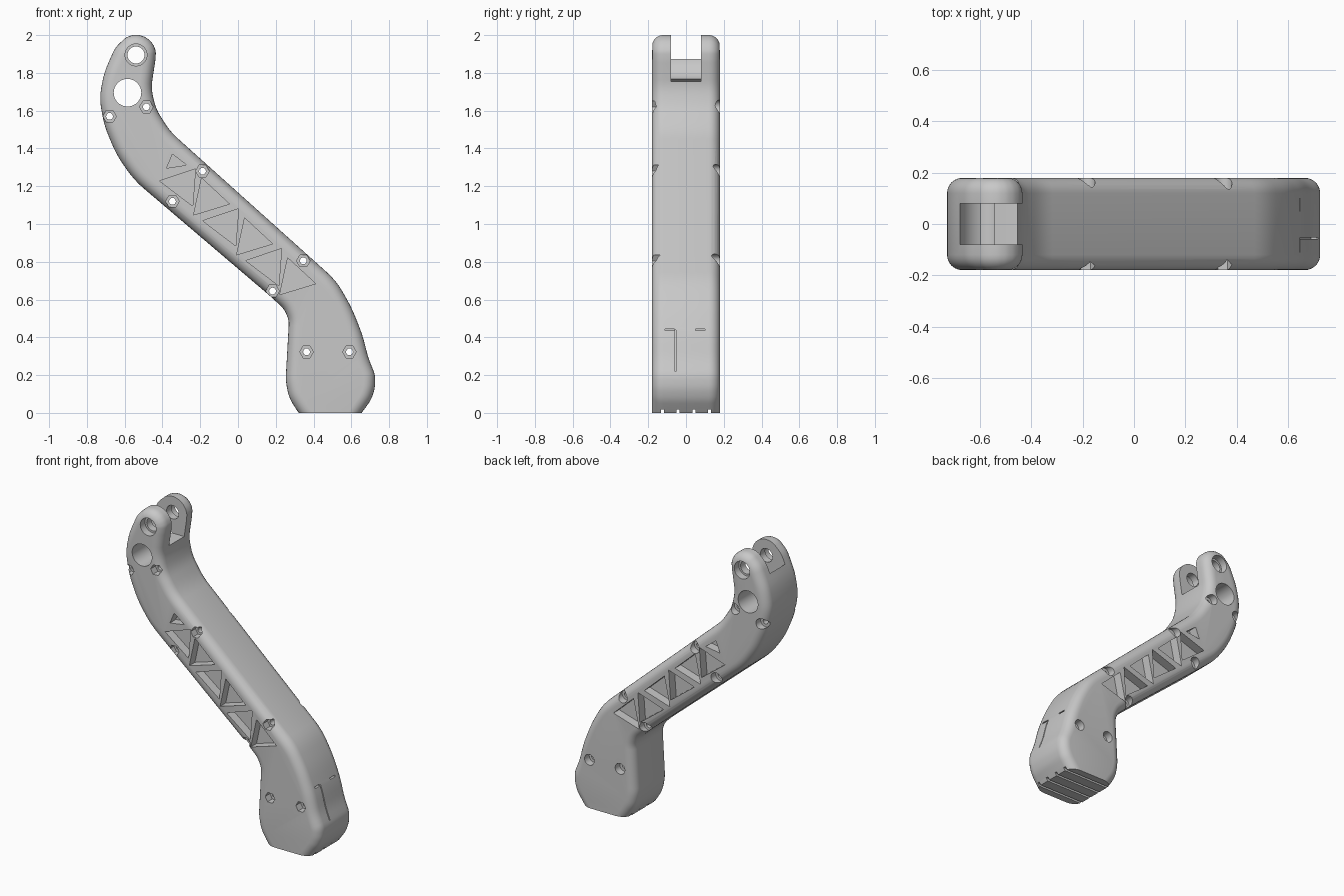
import bpy
import bmesh
from math import cos, sin, pi
from mathutils import Vector

if "Cube" in bpy.data.objects:
    bpy.data.objects.remove(bpy.data.objects["Cube"])

HALF = 0.18     # half thickness of the arm
ROUND = 0.06    # radius of the long edges

grey = bpy.data.materials.new("plain grey")
grey.use_nodes = True
colour = (0.58, 0.58, 0.58, 1)
grey.diffuse_color = colour
grey.node_tree.nodes["Principled BSDF"].inputs["Base Color"].default_value = colour


def loft(bm, rings):
    """Bridge and cap counter-clockwise x-z rings, given as (points, y) front to back."""
    loops = [[bm.verts.new((p[0], y, p[1])) for p in points] for points, y in rings]
    bm.faces.new(loops[0])
    bm.faces.new(loops[-1][::-1])
    for a, b in zip(loops, loops[1:]):
        for i in range(len(a)):
            bm.faces.new((a[i], a[i - 1], b[i - 1], b[i]))


def ccw(points):
    area = sum(points[i - 1][0] * p[1] - p[0] * points[i - 1][1]
               for i, p in enumerate(points))
    return points if area > 0 else points[::-1]


def prism(bm, points, y0, y1):
    points = ccw(points)
    loft(bm, [(points, y0), (points, y1)])


def rect(x0, x1, z0, z1):
    return [(x0, z0), (x1, z0), (x1, z1), (x0, z1)]


def circle(centre, radius, sides, start=0, sweep=2 * pi):
    cx, cz = centre
    return [(cx + radius * cos(start + sweep * i / sides),
             cz + radius * sin(start + sweep * i / sides)) for i in range(sides)]


def soften(points, share=0.4, steps=4):
    """Replace every corner by a small arc."""
    pts = [Vector(p) for p in points]
    out = []
    for i, p in enumerate(pts):
        before, after = pts[i - 1] - p, pts[(i + 1) % len(pts)] - p
        reach = share * min(before.length, after.length)
        a, b = p + before.normalized() * reach, p + after.normalized() * reach
        for k in range(steps + 1):
            t = k / steps
            out.append(a * (1 - t) ** 2 + p * 2 * t * (1 - t) + b * t * t)
    return out


def inset(points, distance):
    """Move a counter-clockwise outline inwards."""
    out = []
    for i, p in enumerate(points):
        along = ((p - points[i - 1]).normalized()
                 + (points[(i + 1) % len(points)] - p).normalized()).normalized()
        out.append(p + Vector((-along.y, along.x)) * distance)
    return out


def make_object(name, bm):
    mesh = bpy.data.meshes.new(name)
    bm.to_mesh(mesh)
    bm.free()
    mesh.materials.append(grey)
    obj = bpy.data.objects.new(name, mesh)
    bpy.context.collection.objects.link(obj)
    return obj


def cut(obj, name, bm):
    """Subtract the cutter from the object, then discard it."""
    cutter = make_object(name, bm)
    cutter.hide_render = True
    mod = obj.modifiers.new(name, 'BOOLEAN')
    mod.operation = 'DIFFERENCE'
    mod.solver = 'EXACT'
    mod.object = cutter
    bpy.context.view_layer.objects.active = obj
    bpy.ops.object.modifier_apply(modifier=name)
    bpy.data.objects.remove(cutter)


# Arm body: bent outline with rounded long edges
hinge = (-0.54, 1.895)
outline = circle(hinge, 0.107, 7, 2.1, -2.25) + [
    (-0.437, 1.87), (-0.46, 1.72), (-0.435, 1.61), (-0.36, 1.49),
    (0.52, 0.70), (0.603, 0.555), (0.66, 0.41), (0.69, 0.29), (0.727, 0.20),
    (0.725, 0.13), (0.705, 0.07), (0.655, 0.0), (0.58, -0.1), (0.4, -0.1),
    (0.32, 0.0), (0.27, 0.08), (0.252, 0.17), (0.27, 0.49), (0.245, 0.548),
    (0.18, 0.61), (-0.548, 1.23), (-0.643, 1.365), (-0.708, 1.52),
    (-0.734, 1.665), (-0.71, 1.80), (-0.65, 1.935)]
outline = ccw(soften(outline))
front = [(inset(outline, ROUND * (1 - cos(a))), ROUND - HALF - ROUND * sin(a))
         for a in [pi / 2 * k / 6 for k in range(6, -1, -1)]]
bm = bmesh.new()
loft(bm, front + [(points, -y) for points, y in reversed(front)])
arm = make_object("bent_arm", bm)

# Hinge slot at the top and the flat cut under the foot
bm = bmesh.new()
slot = circle(hinge, 0.14, 12, pi, pi / 2)
slot += [(-0.54, 1.755), (-0.3, 1.755), (-0.3, 2.2), (-0.68, 2.2)]
prism(bm, slot, -0.08, 0.08)
prism(bm, rect(0, 1, -0.5, 0), -0.5, 0.5)
cut(arm, "slot_cutter", bm)

# Through holes
screws = [(-0.68, 1.57), (-0.485, 1.62), (-0.188, 1.28), (-0.347, 1.12),
          (0.346, 0.805), (0.183, 0.645), (0.363, 0.323), (0.59, 0.323)]
bm = bmesh.new()
prism(bm, circle(hinge, 0.045, 32), -0.3, 0.3)
prism(bm, circle((-0.585, 1.695), 0.073, 40), -0.3, 0.3)
for s in screws:
    prism(bm, circle(s, 0.018, 16), -0.3, 0.3)
cut(arm, "hole_cutter", bm)

# Counterbores: hexagonal nut seats in front, round screw seats behind
bm = bmesh.new()
for side in (-1, 1):
    ends = sorted((side * 0.13, side * 0.3))
    prism(bm, circle(hinge, 0.058, 32), *ends)
    for s in screws:
        prism(bm, circle(s, 0.036, 6 if side < 0 else 24), *ends)
cut(arm, "seat_cutter", bm)

# Truss of triangular pockets on both sides
small = [(-0.347, 1.37), (-0.272, 1.312), (-0.378, 1.296)]
upper = [(-0.415, 1.228), (-0.225, 1.292), (-0.24, 1.095)]
lower = [(-0.193, 1.243), (-0.045, 1.106), (-0.235, 1.048)]
bm = bmesh.new()
for side in (-1, 1):
    ends = sorted((side * (HALF - 0.06), side * 0.3))
    prism(bm, small, *ends)
    for i in range(3):
        for tri in (upper, lower):
            prism(bm, [(x + 0.228 * i, z - 0.211 * i) for x, z in tri], *ends)
cut(arm, "truss_cutter", bm)

# Sole grooves and thin slits on the outer face of the foot
bm = bmesh.new()
for y in (-0.125, -0.042, 0.042, 0.125):
    prism(bm, rect(0.1, 0.9, -0.05, 0.018), y - 0.008, y + 0.008)
for y in (-0.11, 0.05):
    prism(bm, rect(0.62, 0.8, 0.435, 0.445), y, y + 0.05)
prism(bm, [(0.63, 0.44), (0.8, 0.44), (0.8, 0.22), (0.69, 0.22)], -0.059, -0.052)
cut(arm, "groove_cutter", bm)

# Smooth rounded surfaces, sharp cut edges
bpy.ops.object.select_all(action='DESELECT')
arm.select_set(True)
bpy.context.view_layer.objects.active = arm
bpy.ops.object.shade_smooth_by_angle(angle=pi / 6)
